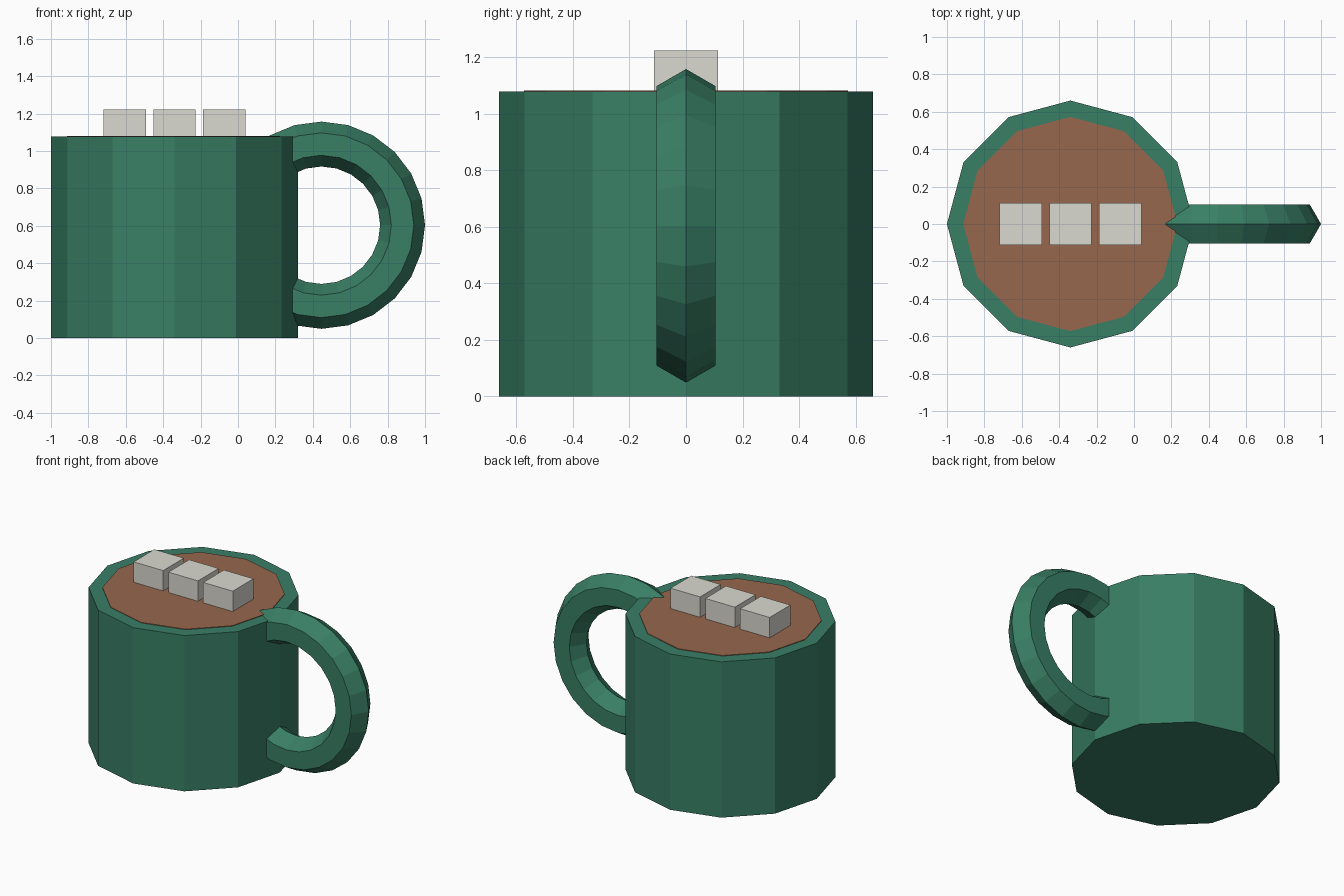
import bpy
from math import radians

default = bpy.data.objects.get("Cube")
if default:
    bpy.data.objects.remove(default, do_unlink=True)


def material(name, rgb):
    mat = bpy.data.materials.new(name)
    mat.use_nodes = True
    colour = (*rgb, 1)
    mat.diffuse_color = colour
    bsdf = next(n for n in mat.node_tree.nodes if n.type == "BSDF_PRINCIPLED")
    bsdf.inputs["Base Color"].default_value = colour
    return mat


def finish(name, mat):
    obj = bpy.context.object
    obj.name = name
    obj.data.name = name
    obj.data.materials.append(mat)
    bpy.ops.object.shade_flat()
    return obj


green = material("green glaze", (0.040, 0.209, 0.130))
brown = material("cocoa brown", (0.305, 0.136, 0.074))
white = material("marshmallow white", (0.70, 0.69, 0.63))

MUG_X = -0.34
MUG_HEIGHT = 1.077


def drum(name, radius, bottom, top, mat):
    """Twelve-sided upright cylinder on the mug's axis."""
    bpy.ops.mesh.primitive_cylinder_add(
        vertices=12, radius=radius, depth=top - bottom,
        location=(MUG_X, 0, (top + bottom) / 2))
    return finish(name, mat)


# Mug body and the drink surface lying just above its rim
drum("mug_body", 0.66, 0, MUG_HEIGHT, green)
drum("drink_surface", 0.573, MUG_HEIGHT - 0.004, MUG_HEIGHT + 0.004, brown)

# Ring handle with a hexagonal section, sunk into the body
bpy.ops.mesh.primitive_torus_add(
    major_segments=24, minor_segments=6, major_radius=0.434, minor_radius=0.12,
    location=(0.446, 0, 0.603), rotation=(radians(90), 0, 0))
finish("handle", green)

# Row of three floating marshmallows
for side, offset in (("right", -0.266), ("middle", 0), ("left", 0.266)):
    bpy.ops.mesh.primitive_cube_add(size=0.226, location=(MUG_X + offset, 0, 1.109))
    finish("marshmallow_" + side, white)
